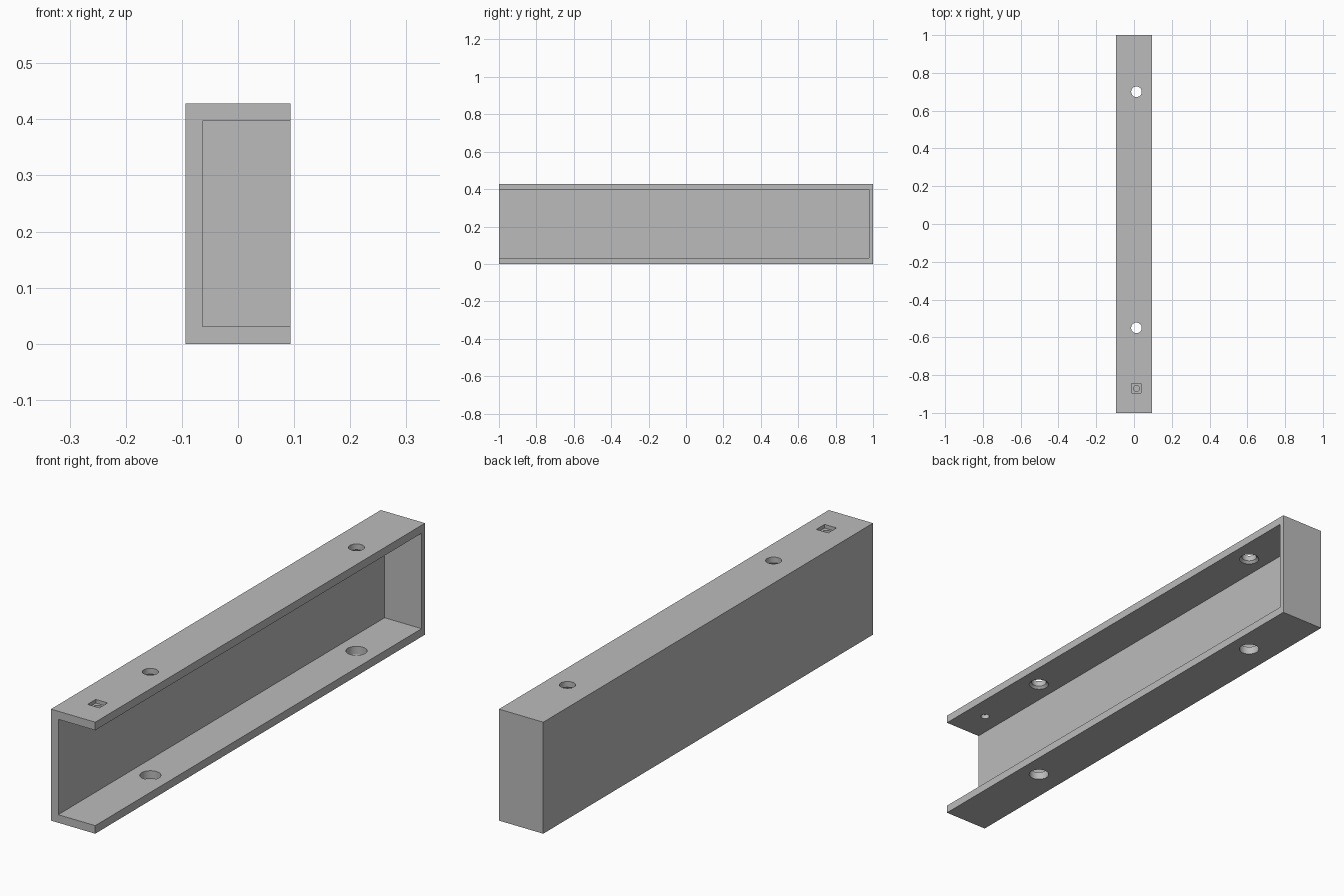
import bpy
import bmesh
from math import radians
from mathutils import Matrix

cube = bpy.data.objects.get("Cube")
if cube:
    bpy.data.objects.remove(cube, do_unlink=True)

HALF_W, HALF_L, HEIGHT = 0.094, 1.0, 0.428
WALL, END_WALL = 0.031, 0.021
HOLE_X = 0.013
SCREW_Y = (0.7, -0.55)
NUT_Y = -0.87

grey = bpy.data.materials.new("plain grey")
grey.use_nodes = True
grey.diffuse_color = (0.5, 0.5, 0.5, 1)
grey.node_tree.nodes["Principled BSDF"].inputs["Base Color"].default_value = (0.5, 0.5, 0.5, 1)


def make_object(name, bm):
    mesh = bpy.data.meshes.new(name)
    bm.to_mesh(mesh)
    bm.free()
    mesh.materials.append(grey)
    obj = bpy.data.objects.new(name, mesh)
    bpy.context.collection.objects.link(obj)
    return obj


def box(name, lo, hi):
    bm = bmesh.new()
    size = [b - a for a, b in zip(lo, hi)]
    mid = [(a + b) / 2 for a, b in zip(lo, hi)]
    bmesh.ops.create_cube(bm, size=1, matrix=Matrix.Translation(mid) @ Matrix.Diagonal((*size, 1)))
    return make_object(name, bm)


def round_cutter(name, y, z0, z1, r0, r1):
    bm = bmesh.new()
    bmesh.ops.create_cone(bm, cap_ends=True, segments=48, radius1=r0, radius2=r1, depth=z1 - z0,
                          matrix=Matrix.Translation((HOLE_X, y, (z0 + z1) / 2)))
    return make_object(name, bm)


def cut(target, cutter):
    cutter.hide_render = True
    mod = target.modifiers.new(cutter.name, "BOOLEAN")
    mod.operation = "DIFFERENCE"
    mod.solver = "EXACT"
    mod.object = cutter
    bpy.context.view_layer.objects.active = target
    bpy.ops.object.modifier_apply(modifier=mod.name)
    bpy.data.objects.remove(cutter, do_unlink=True)


# Channel body, open at the left side and the front end
channel = box("channel", (-HALF_W, -HALF_L, 0), (HALF_W, HALF_L, HEIGHT))
cut(channel, box("cavity", (-HALF_W + WALL, -HALF_L - 0.1, WALL),
                 (HALF_W + 0.1, HALF_L - END_WALL, HEIGHT - WALL)))

# Countersunk screw holes above, wider access holes below
under = HEIGHT - WALL
for y in SCREW_Y:
    cut(channel, round_cutter("screw_hole", y, under - 0.05, HEIGHT + 0.05, 0.028, 0.028))
    cut(channel, round_cutter("countersink", y, under - 0.009, under + 0.009, 0.046, 0.028))
    cut(channel, round_cutter("access_hole", y, -0.05, WALL + 0.05, 0.037, 0.037))

# Square nut recess with a small bolt hole
s = 0.025
cut(channel, box("nut_recess", (HOLE_X - s, NUT_Y - s, HEIGHT - 0.014),
                 (HOLE_X + s, NUT_Y + s, HEIGHT + 0.05)))
cut(channel, round_cutter("bolt_hole", NUT_Y, under - 0.05, HEIGHT + 0.05, 0.016, 0.016))

# Smooth hole walls, sharp edges elsewhere
bpy.ops.object.select_all(action="DESELECT")
channel.select_set(True)
bpy.context.view_layer.objects.active = channel
bpy.ops.object.shade_smooth_by_angle(angle=radians(30))
